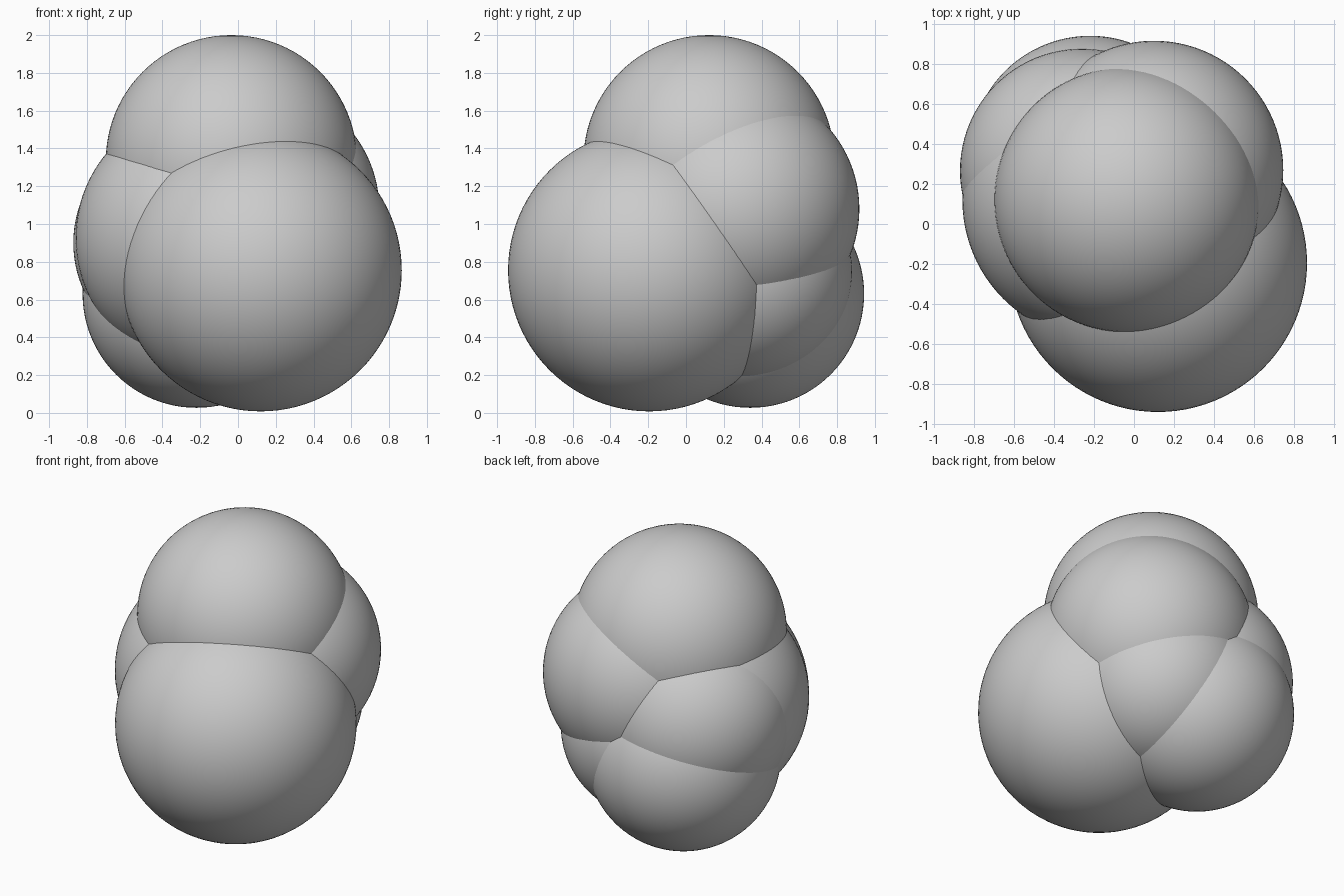
import bpy

if "Cube" in bpy.data.objects:
    bpy.data.objects.remove(bpy.data.objects["Cube"])

# Cluster of overlapping smooth balls: name -> (x, y, z, radius)
BALLS = {
    "front_ball": (0.12, -0.195, 0.755, 0.747),
    "top_ball": (-0.035, 0.122, 1.335, 0.665),
    "right_back_ball": (0.10, 0.27, 1.08, 0.648),
    "left_ball": (-0.16, 0.12, 0.925, 0.70),
    "left_back_ball": (-0.26, 0.267, 0.90, 0.612),
    "bottom_back_ball": (-0.22, 0.34, 0.63, 0.603),
    "lower_right_ball": (0.03, 0.305, 0.745, 0.575),
}


def add_ball(name, x, y, z, radius):
    bpy.ops.mesh.primitive_uv_sphere_add(
        segments=96, ring_count=48, radius=radius, location=(x, y, z))
    bpy.context.object.name = name
    bpy.ops.object.shade_smooth()


for name, ball in BALLS.items():
    add_ball(name, *ball)
